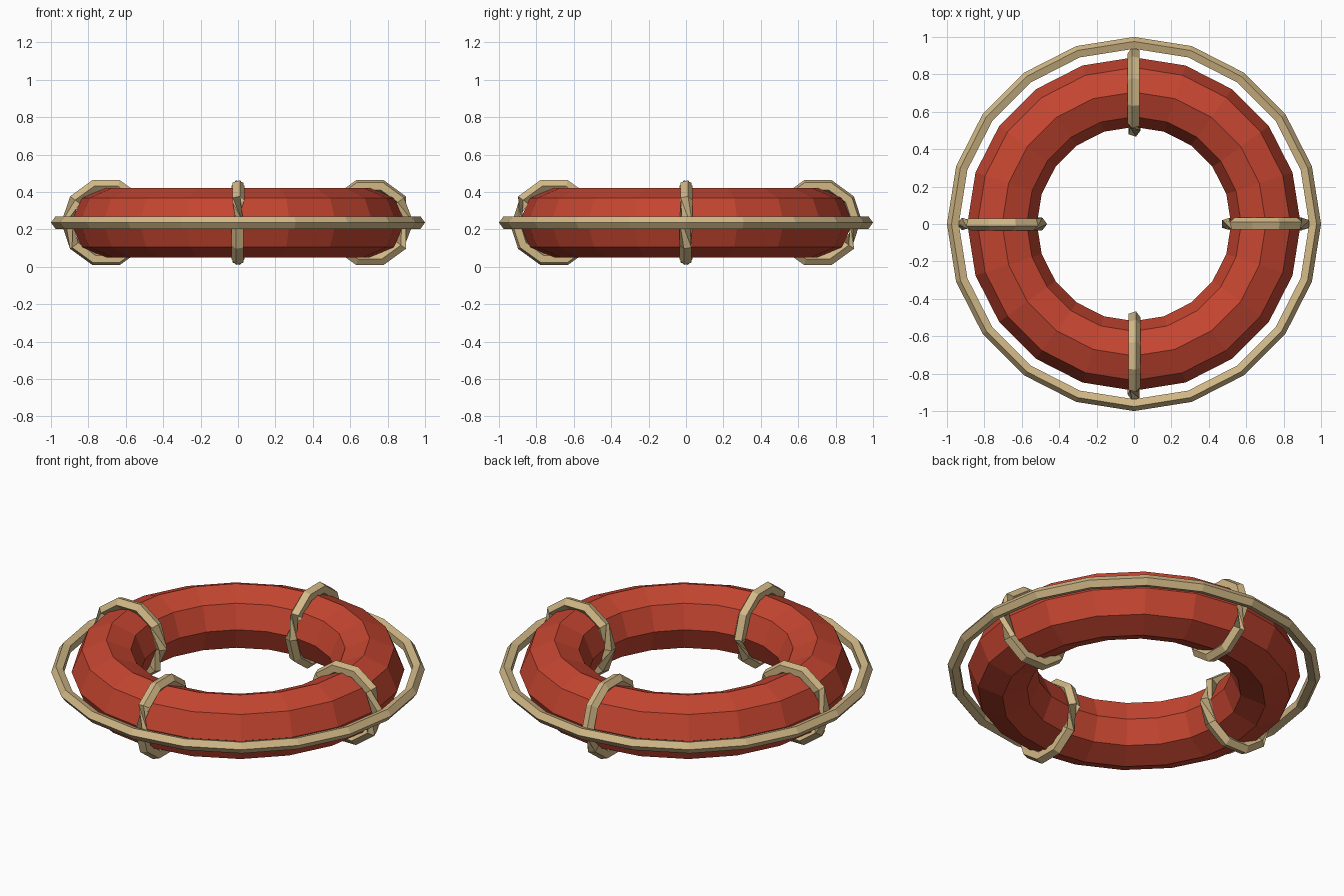
import bpy, bmesh, math
from mathutils import Vector

if "Cube" in bpy.data.objects:
    bpy.data.objects.remove(bpy.data.objects["Cube"])

Z = 0.236          # height of the ring's centre plane
MAJOR = 0.705      # radius of the float's centre line
UP = Vector((0, 0, 1))


def material(name, rgb):
    m = bpy.data.materials.new(name)
    m.diffuse_color = (*rgb, 1)
    m.use_nodes = True
    m.node_tree.nodes["Principled BSDF"].inputs["Base Color"].default_value = m.diffuse_color
    return m


def sweep(name, path, radius, sides, mat):
    """Closed flat-shaded tube along a loop of points."""
    bm = bmesh.new()
    rings = []
    n = len(path)
    for i, p in enumerate(path):
        t = (path[(i + 1) % n] - path[i - 1]).normalized()
        ref = Vector((0, 1, 0)) if abs(t.z) > 0.99 else UP
        side = t.cross(ref).normalized()
        nrm = side.cross(t)
        rings.append([bm.verts.new(p + radius * (math.cos(a) * side + math.sin(a) * nrm))
                      for a in (math.tau * k / sides for k in range(sides))])
    for i in range(n):
        a, b = rings[i], rings[(i + 1) % n]
        for k in range(sides):
            j = (k + 1) % sides
            bm.faces.new((a[k], a[j], b[j], b[k]))
    bmesh.ops.recalc_face_normals(bm, faces=bm.faces)
    me = bpy.data.meshes.new(name)
    bm.to_mesh(me)
    bm.free()
    me.materials.append(mat)
    ob = bpy.data.objects.new(name, me)
    bpy.context.collection.objects.link(ob)
    return ob


def loop(centre, u, v, radius, n):
    return [centre + radius * (math.cos(a) * u + math.sin(a) * v)
            for a in (math.tau * i / n for i in range(n))]


red = material("float_red", (0.56, 0.060, 0.030))
tan = material("rope_tan", (0.64, 0.48, 0.24))
X, Y = Vector((1, 0, 0)), Vector((0, 1, 0))
centre = Vector((0, 0, Z))

# Float ring and the grab rope around it
sweep("float_ring", loop(centre, X, Y, MAJOR, 20), 0.186, 8, red)
sweep("grab_rope", loop(centre, X, Y, 0.965, 20), 0.035, 5, tan)

# Four rope bindings wrapped around the float
for name, out in (("right", X), ("back", Y), ("left", -X), ("front", -Y)):
    sweep(name + "_binding", loop(centre + out * MAJOR, out, UP, 0.205, 10), 0.035, 5, tan)
